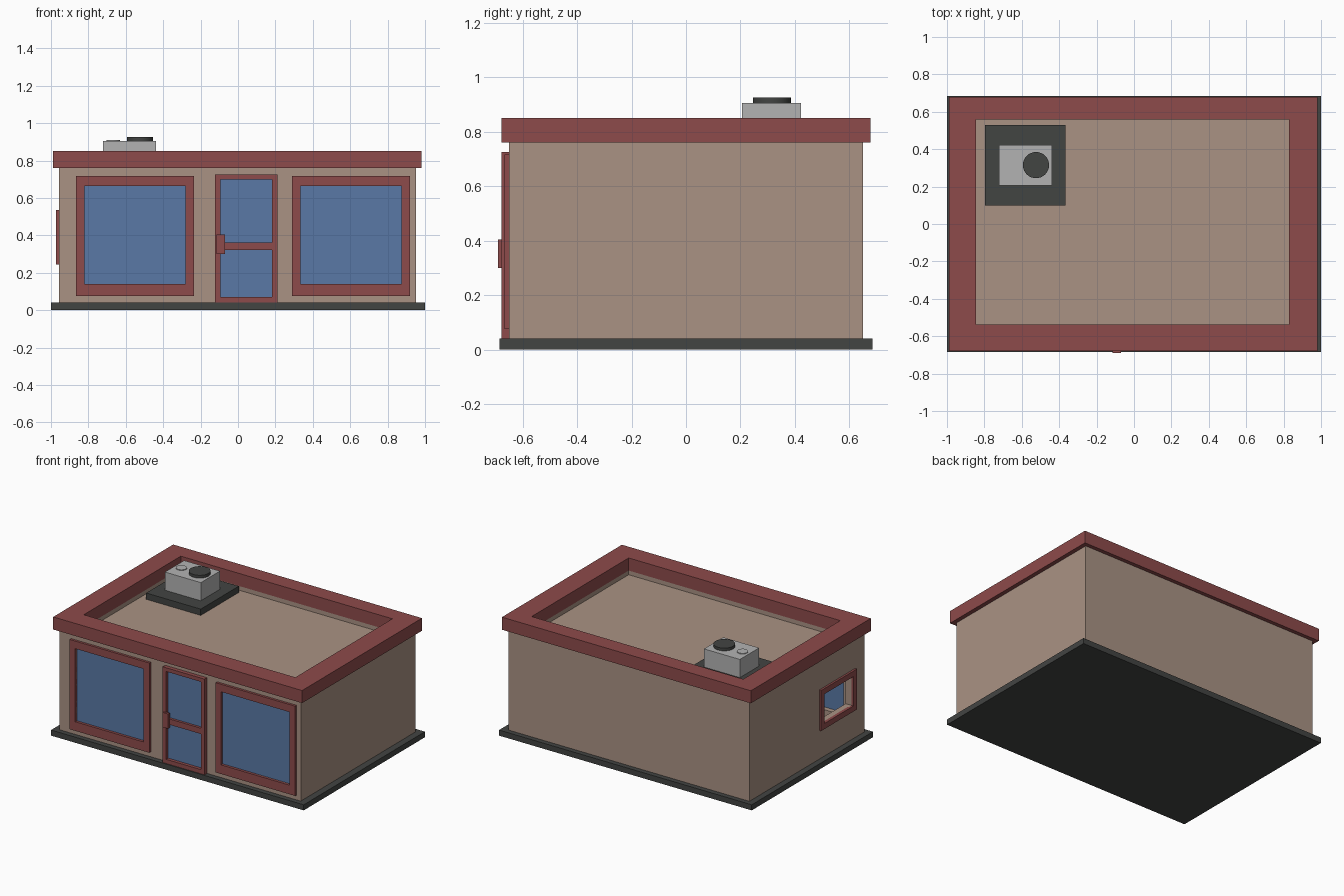
import bpy, bmesh
from mathutils import Matrix, Vector

if "Cube" in bpy.data.objects:
    bpy.data.objects.remove(bpy.data.objects["Cube"])


def mat(name, rgb):
    m = bpy.data.materials.new(name)
    m.diffuse_color = (*rgb, 1)
    m.use_nodes = True
    m.node_tree.nodes["Principled BSDF"].inputs["Base Color"].default_value = m.diffuse_color
    return m


TAN = mat("tan_plaster", (0.40, 0.29, 0.23))
RED = mat("red_trim", (0.27, 0.07, 0.07))
BLUE = mat("blue_glass", (0.10, 0.19, 0.38))
DARK = mat("dark_concrete", (0.055, 0.058, 0.055))


def add(name, bm, m=None):
    me = bpy.data.meshes.new(name)
    bm.to_mesh(me)
    bm.free()
    ob = bpy.data.objects.new(name, me)
    bpy.context.collection.objects.link(ob)
    if m:
        me.materials.append(m)
    return ob


def box(name, x, y, z, m=None):
    lo, hi = Vector((x[0], y[0], z[0])), Vector((x[1], y[1], z[1]))
    bm = bmesh.new()
    bmesh.ops.create_cube(bm, size=1, matrix=Matrix.Translation((lo + hi) / 2)
                          @ Matrix.Diagonal((*(hi - lo), 1)))
    return add(name, bm, m)


def disc(name, x, y, z, r, m=None):
    bm = bmesh.new()
    bmesh.ops.create_cone(bm, cap_ends=True, segments=32, radius1=r, radius2=r,
                          depth=z[1] - z[0],
                          matrix=Matrix.Translation((x, y, (z[0] + z[1]) / 2)))
    ob = add(name, bm, m)
    bpy.context.view_layer.objects.active = ob
    ob.select_set(True)
    bpy.ops.object.shade_smooth_by_angle()
    ob.select_set(False)
    return ob


def ring(name, a, b, ia, ib, d, axis, m):
    """Rectangular frame: outer a,b, inner ia,ib, depth d along the given axis."""
    def pt(u, v, w):
        return {'x': (w, u, v), 'y': (u, w, v), 'z': (u, v, w)}[axis]
    bm = bmesh.new()
    loops = [[bm.verts.new(pt(u[i], v[j], w)) for i, j in ((0, 0), (1, 0), (1, 1), (0, 1))]
             for u, v, w in ((a, b, d[0]), (ia, ib, d[0]), (ia, ib, d[1]), (a, b, d[1]))]
    for k in range(4):
        p, q = loops[k], loops[(k + 1) % 4]
        for i in range(4):
            j = (i + 1) % 4
            bm.faces.new((p[i], p[j], q[j], q[i]))
    bmesh.ops.recalc_face_normals(bm, faces=bm.faces)
    return add(name, bm, m)


def cut(target, name, x, y, z):
    c = box(name, x, y, z)
    c.hide_render = True
    c.hide_set(True)
    mod = target.modifiers.new(name, 'BOOLEAN')
    mod.operation, mod.solver, mod.object = 'DIFFERENCE', 'EXACT', c


# Base slab and hollow walls
box("base_slab", (-1, 1), (-0.685, 0.685), (0, 0.04), DARK)
walls = box("walls", (-0.957, 0.952), (-0.65, 0.65), (0.04, 0.76), TAN)
cut(walls, "room_cutter", (-0.91, 0.905), (-0.605, 0.605), (0.06, 0.68))
cut(walls, "roof_recess_cutter", (-0.845, 0.83), (-0.537, 0.56), (0.73, 0.9))

# Parapet around the roof
ring("parapet", (-0.988, 0.982), (-0.678, 0.678), (-0.845, 0.83), (-0.537, 0.56),
     (0.76, 0.85), 'z', RED)

# Front windows
for side, x0 in (("left", -0.865), ("right", 0.29)):
    x, ix = (x0, x0 + 0.63), (x0 + 0.043, x0 + 0.583)
    ring(side + "_window_frame", x, (0.075, 0.717), ix, (0.14, 0.663), (-0.667, -0.645), 'y', RED)
    box(side + "_window_glass", ix, (-0.648, -0.64), (0.14, 0.663), BLUE)
    cut(walls, side + "_window_cutter", ix, (-0.7, -0.55), (0.14, 0.663))

# Door with two panes, middle rail and handle
ring("door_frame", (-0.122, 0.21), (0.04, 0.725), (-0.094, 0.183), (0.07, 0.698),
     (-0.678, -0.645), 'y', RED)
box("door_rail", (-0.094, 0.183), (-0.673, -0.645), (0.322, 0.363), RED)
box("door_glass", (-0.094, 0.183), (-0.655, -0.64), (0.07, 0.698), BLUE)
cut(walls, "door_cutter", (-0.094, 0.183), (-0.7, -0.55), (0.07, 0.698))
box("door_handle", (-0.115, -0.07), (-0.69, -0.67), (0.30, 0.405), RED)

# Open window in the left wall
ring("side_window_frame", (-0.545, -0.14), (0.245, 0.535), (-0.505, -0.18), (0.285, 0.495),
     (-0.972, -0.95), 'x', RED)
cut(walls, "side_window_cutter", (-1.1, -0.85), (-0.505, -0.18), (0.285, 0.495))

# Rooftop ventilation unit
box("vent_pad", (-0.797, -0.365), (0.10, 0.53), (0.73, 0.775), DARK)
box("vent_box", (-0.722, -0.438), (0.205, 0.422), (0.775, 0.905), mat("light_grey", (0.45, 0.45, 0.45)))
disc("vent_fan", -0.524, 0.315, (0.90, 0.925), 0.07, DARK)
disc("vent_cap", -0.668, 0.315, (0.90, 0.91), 0.036, bpy.data.materials["light_grey"])
